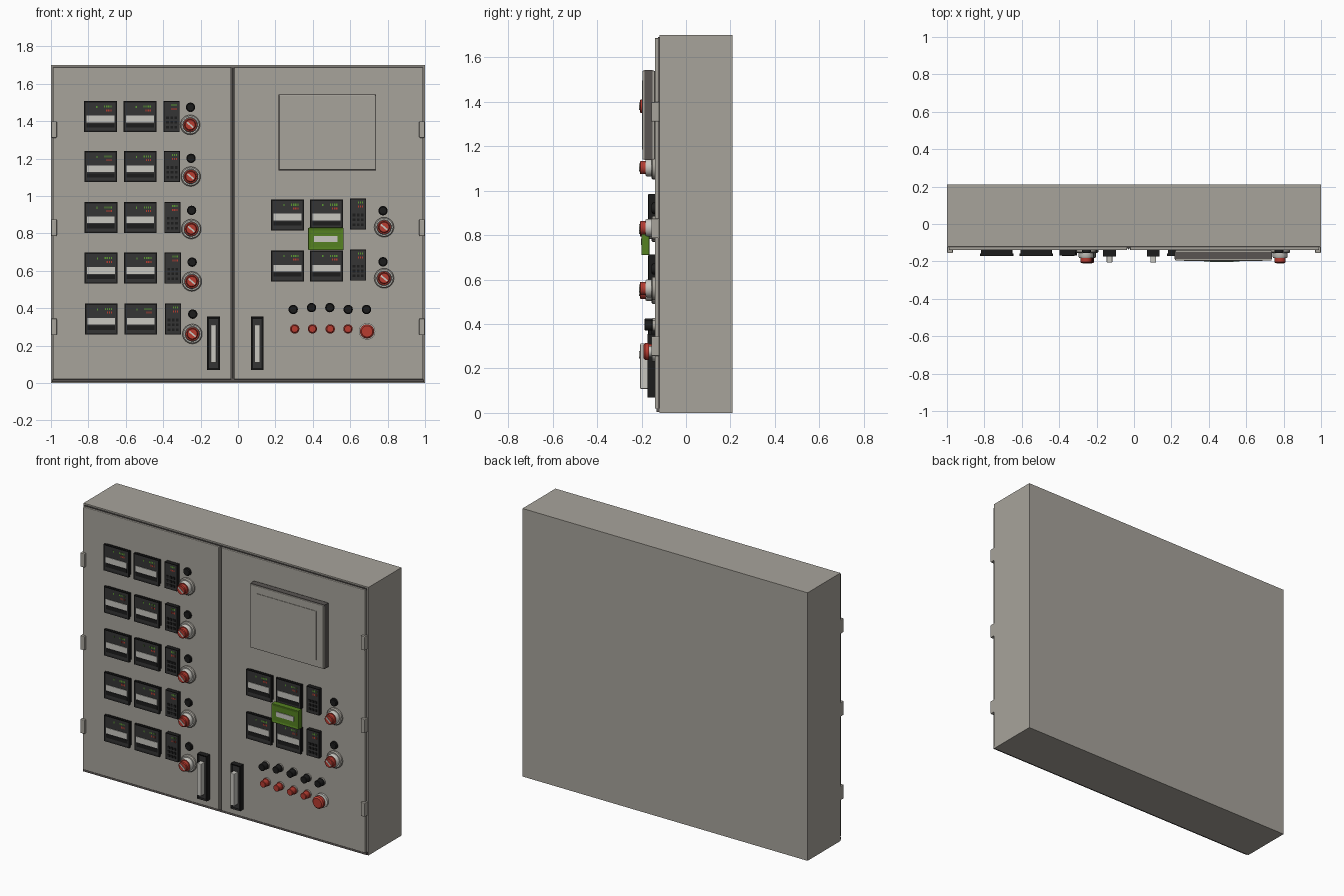
import bpy, bmesh, math
from mathutils import Matrix, Vector

cube = bpy.data.objects.get("Cube")
if cube:
    bpy.data.objects.remove(cube, do_unlink=True)


def material(name, r, g, b):
    m = bpy.data.materials.new(name)
    m.use_nodes = True
    m.diffuse_color = (r, g, b, 1)
    m.node_tree.nodes["Principled BSDF"].inputs["Base Color"].default_value = (r, g, b, 1)
    return m


GREY = material("cabinet grey", .39, .37, .33)
PALE = material("pale grey", .58, .57, .53)
DARK = material("charcoal", .035, .035, .035)
BLACK = material("black", .012, .012, .012)
SEAM = material("seam grey", .10, .09, .085)
RED = material("red", .48, .045, .03)
GREEN = material("green", .09, .22, .015)
LIT = material("display green", .10, .32, .03)
DOOR = -.14     # front plane of the doors


def finish(bm, name, mats):
    me = bpy.data.meshes.new(name)
    bm.to_mesh(me)
    bm.free()
    for m in mats:
        me.materials.append(m)
    ob = bpy.data.objects.new(name, me)
    bpy.context.collection.objects.link(ob)
    return ob


def box(name, x, z, w, h, front, back, mat, bevel=0, rim=0, sink=.004, inner=None, turn=0):
    """Box centred on x, z; rim > 0 insets the front face and recesses it."""
    bm = bmesh.new()
    bmesh.ops.create_cube(bm, size=1)
    bmesh.ops.scale(bm, vec=(w, back - front, h), verts=bm.verts)
    bmesh.ops.rotate(bm, matrix=Matrix.Rotation(turn, 3, 'Y'), verts=bm.verts)
    bmesh.ops.translate(bm, vec=(x, (front + back) / 2, z), verts=bm.verts)
    if rim:
        face = min(bm.faces, key=lambda f: f.calc_center_median().y)
        bmesh.ops.inset_region(bm, faces=[face], thickness=rim, depth=0)
        bmesh.ops.translate(bm, vec=(0, sink, 0), verts=face.verts)
        face.material_index = 1
    ob = finish(bm, name, [mat, inner or mat])
    if bevel:
        mod = ob.modifiers.new("soft edge", 'BEVEL')
        mod.width = bevel
        mod.segments = 2
    return ob


def turned(name, x, z, profile, mats, sides=24):
    """Stack of discs along -y; profile rows are radius, height, material."""
    bm = bmesh.new()
    rings = []
    for r, d, _ in profile:
        rings.append([bm.verts.new((x + r * math.cos(i * math.tau / sides), DOOR - d,
                                    z + r * math.sin(i * math.tau / sides))) for i in range(sides)])
    for k in range(len(rings) - 1):
        for i in range(sides):
            j = (i + 1) % sides
            f = bm.faces.new((rings[k][i], rings[k][j], rings[k + 1][j], rings[k + 1][i]))
            f.material_index = profile[k + 1][2]
            f.smooth = True
    cap = bm.faces.new(rings[-1])
    cap.material_index = profile[-1][2]
    bmesh.ops.recalc_face_normals(bm, faces=bm.faces)
    if cap.normal.y > 0:
        bmesh.ops.reverse_faces(bm, faces=bm.faces)
    for e in bm.edges:
        if len(e.link_faces) == 2 and e.calc_face_angle(0) > math.radians(40):
            e.smooth = False
    return finish(bm, name, mats)


def digits(name, x, z, count, mat, front):
    """Row of small lit display bars."""
    for i in range(count):
        box(name, x + i * .011, z, .006, .011, front - .001, front + .001, mat)


def controller(x, z):
    box("controller_body", x, z, .165, .15, -.165, DOOR, BLACK)
    box("controller_bezel", x, z, .175, .166, -.172, -.158, BLACK, rim=.011, sink=.003, inner=DARK)
    f = -.169
    box("controller_label", x, z - .012, .148, .036, f - .003, f, PALE)
    box("controller_key_strip", x, z - .047, .148, .022, f - .002, f, BLACK)
    digits("green_readout", x + .022, z + .054, 4, LIT, f)
    digits("red_readout", x + .033, z + .034, 3, RED, f)
    digits("status_light", x - .02, z + .052, 1, LIT, f)


def slim_controller(x, z):
    box("slim_controller", x, z, .086, .165, -.168, DOOR, BLACK, rim=.006, sink=.002, inner=DARK)
    f = -.166
    digits("green_readout", x + .002, z + .062, 3, LIT, f)
    digits("red_readout", x + .002, z + .040, 3, RED, f)
    for r in range(3):
        for c in (-1, 0, 1):
            box("slim_controller_key", x + c * .022, z - .005 - r * .026, .014, .014, f - .004, f, BLACK)


def pilot(x, z):
    turned("black_pilot", x, z, [(.025, 0, 0), (.025, .010, 0), (.021, .010, 0), (.019, .016, 0)], [BLACK])


def rotary(x, z):
    turned("rotary_switch", x, z,
           [(.053, 0, 0), (.053, .010, 0), (.047, .016, 0), (.040, .016, 1), (.040, .036, 1),
            (.036, .042, 1), (.030, .042, 2), (.030, .064, 2), (.026, .068, 2)], [GREY, PALE, RED])
    box("rotary_pointer", x, z, .044, .009, -.2105, -.206, PALE, turn=math.radians(40))


# Cabinet shell, seal and the two doors
box("cabinet", 0, .85, 2, 1.7, -.12, .21, GREY)
box("door_seal", 0, .85, 1.982, 1.682, -.126, -.115, SEAM)
box("bottom_sill", 0, .012, 1.99, .014, -.132, -.118, SEAM)
for name, x0, x1 in (("right_door", -.99, -.037), ("left_door", -.021, .99)):
    box(name, (x0 + x1) / 2, .853, x1 - x0, 1.668, DOOR, -.125, GREY, bevel=.004)
box("centre_strip", -.029, .853, .006, 1.66, -.135, -.12, GREY)

# Hinges and door handles
for s in (-1, 1):
    for z in (.30, .83, 1.355):
        box("hinge", s * .984, z, .030, .088, -.156, -.12, GREY, bevel=.004)
for x in (-.131, .103):
    box("handle_plate", x, .212, .068, .285, -.174, DOOR, BLACK, rim=.012, sink=.006, inner=DARK)
    box("handle_grip", x, .21, .030, .205, -.206, -.168, PALE, bevel=.004)

# Instrument rows on the right-hand door
for i, z in enumerate((1.424, 1.157, .885, .614, .342)):
    controller(-.735 + i * .001, z)
    controller(-.524 + i * .001, z)
    slim_controller(-.355 + i * .002, z)
    pilot(-.254 + i * .003, z + .05 - i * .006)
    rotary(-.256 + i * .003, z - .044 - i * .009)

# Screen on the left-hand door
box("screen_housing", .478, 1.34, .515, .40, -.196, DOOR, GREY, bevel=.004)
box("screen_edge", .478, 1.34, .521, .406, -.186, -.15, SEAM)
box("screen_panel", .478, 1.34, .42, .31, -.199, -.19, GREY)

# Instruments below the screen
for z in (.899, .626):
    controller(.265, z)
    controller(.473, z)
    slim_controller(.642, z + .004)
    pilot(.775, z + .022)
    rotary(.781, z - .066)

# Green module with label
box("green_module", .47, .77, .19, .12, -.202, -.165, GREEN, bevel=.004, rim=.02, sink=.003)
box("green_module_label", .47, .77, .125, .03, -.203, -.197, PALE)

# Push buttons
for i in range(5):
    turned("black_button", .295 + i * .098, .393 + (.01 if i in (1, 2) else 0),
           [(.025, 0, 0), (.025, .010, 0), (.022, .012, 1), (.022, .044, 1), (.019, .047, 1)], [GREY, BLACK])
for i in range(4):
    turned("red_button", .303 + i * .095, .289,
           [(.025, 0, 0), (.025, .010, 0), (.021, .012, 1), (.021, .044, 1), (.018, .047, 1)], [GREY, RED])
turned("stop_button", .69, .276,
       [(.044, 0, 0), (.044, .012, 0), (.024, .016, 0), (.024, .026, 0), (.038, .026, 1),
        (.038, .044, 1), (.030, .052, 1)], [PALE, RED])
